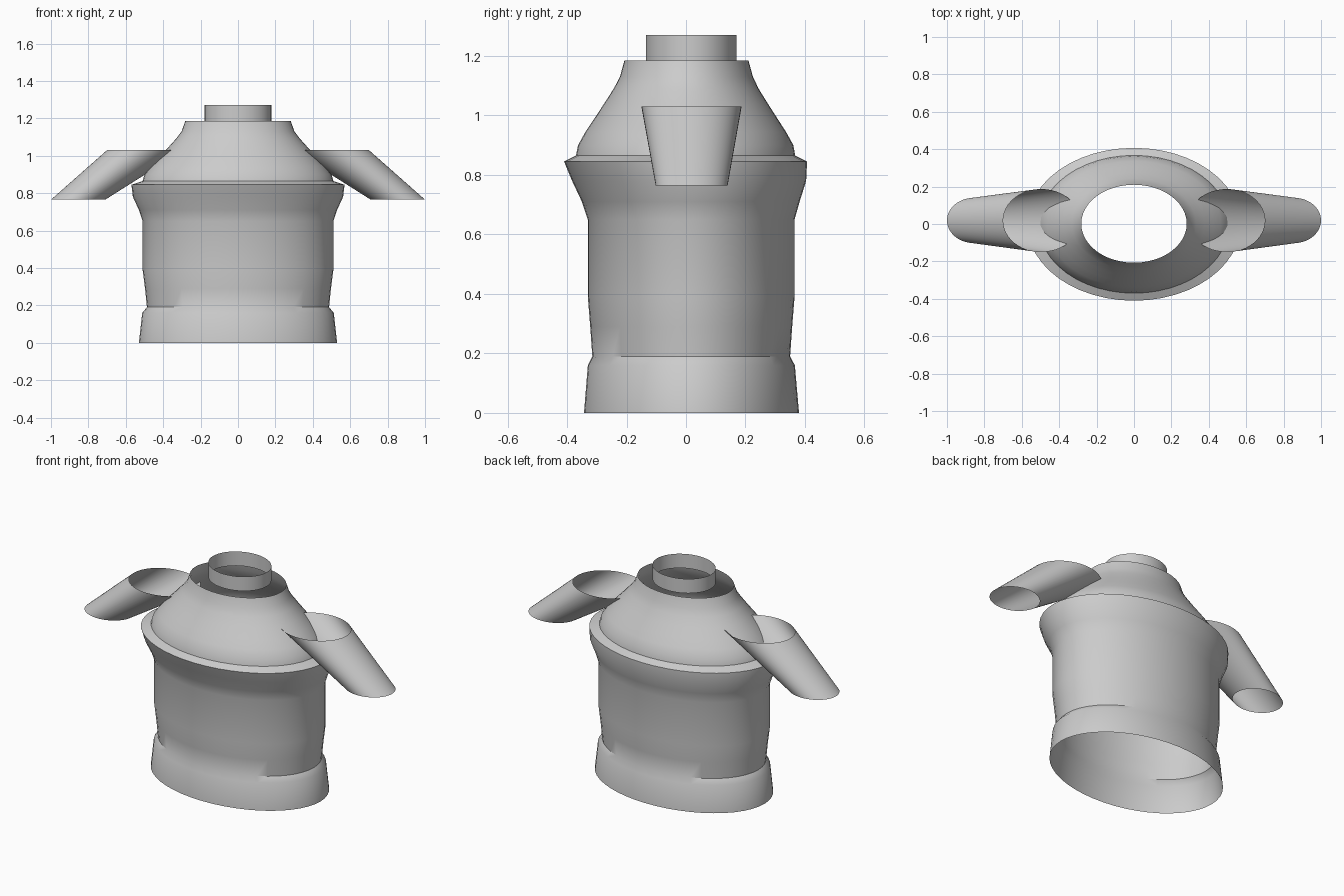
import bpy, bmesh, math

if "Cube" in bpy.data.objects:
    bpy.data.objects.remove(bpy.data.objects["Cube"])

SIDES = 48


def shell(name, rings):
    """Open loft through elliptical rings: (z, centre x, radius x, y min, y max)."""
    bm = bmesh.new()
    loops = []
    for z, cx, rx, y0, y1 in rings:
        cy, ry = (y0 + y1) / 2, (y1 - y0) / 2
        loops.append([bm.verts.new((cx + rx * math.cos(2 * math.pi * i / SIDES),
                                    cy + ry * math.sin(2 * math.pi * i / SIDES), z))
                      for i in range(SIDES)])
    for a, b in zip(loops, loops[1:]):
        for i in range(SIDES):
            j = (i + 1) % SIDES
            bm.faces.new((a[i], a[j], b[j], b[i]))
    me = bpy.data.meshes.new(name)
    bm.to_mesh(me)
    bm.free()
    ob = bpy.data.objects.new(name, me)
    bpy.context.collection.objects.link(ob)
    bpy.ops.object.select_all(action='DESELECT')
    ob.select_set(True)
    bpy.context.view_layer.objects.active = ob
    bpy.ops.object.shade_smooth_by_angle(angle=math.radians(35))
    return ob


# torso: flared hem, straight body, chest bulge with ledge, sloping shoulders
torso = [
    (0.00, .530, -.343, .380),
    (0.16, .512, -.330, .366),
    (0.19, .487, -.315, .350),
    (0.29, .497, -.322, .357),
    (0.39, .510, -.330, .365),
    (0.65, .510, -.330, .365),
    (0.71, .530, -.350, .382),
    (0.78, .562, -.383, .404),
    (0.845, .570, -.410, .407),
    (0.865, .510, -.370, .367),
    (0.90, .500, -.363, .361),
    (0.945, .465, -.338, .336),
    (0.99, .425, -.308, .307),
    (1.04, .377, -.275, .275),
    (1.09, .332, -.243, .244),
    (1.13, .302, -.222, .225),
    (1.185, .282, -.207, .210),
]
shell("torso", [(z, 0, rx, a, b) for z, rx, a, b in torso])

# collar: thin ring above the neck opening
shell("collar", [(1.185, 0, .178, -.135, .17), (1.27, 0, .178, -.135, .17)])

# sleeves: slanted tapering open tubes
for name, s in (("left_sleeve", -1), ("right_sleeve", 1)):
    shell(name, [(.765, s * .855, .145, -.102, .14),
                 (1.03, s * .495, .205, -.15, .187)])
